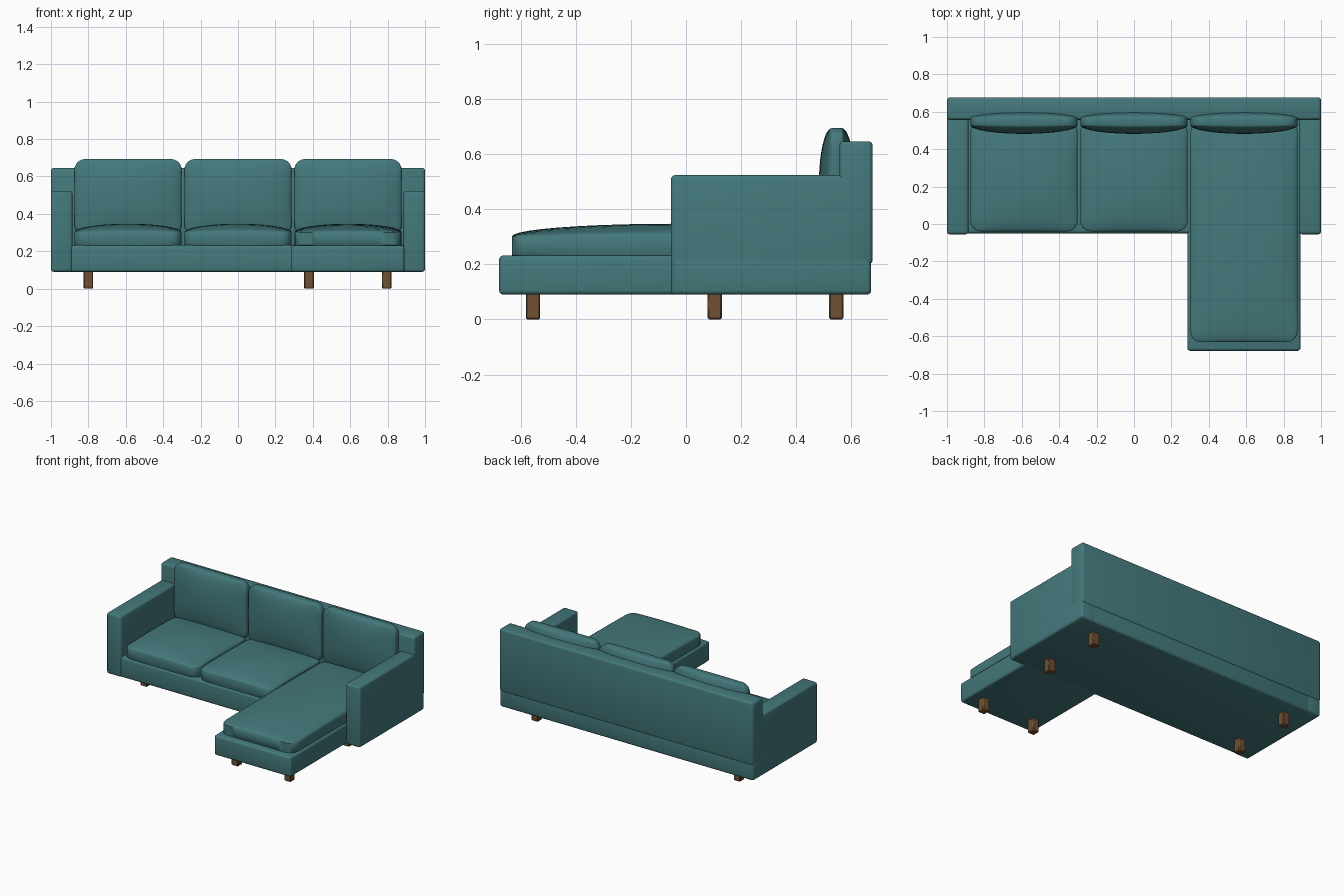
import bpy, bmesh, math

if "Cube" in bpy.data.objects:
    bpy.data.objects.remove(bpy.data.objects["Cube"])


def material(name, rgb):
    m = bpy.data.materials.new(name)
    m.diffuse_color = (*rgb, 1)
    m.use_nodes = True
    m.node_tree.nodes["Principled BSDF"].inputs["Base Color"].default_value = m.diffuse_color
    return m


TEAL = material("teal fabric", (0.058, 0.19, 0.2))
WOOD = material("brown wood", (0.16, 0.08, 0.033))


def finish(name, bm, mat, angle=40):
    bmesh.ops.recalc_face_normals(bm, faces=bm.faces)
    me = bpy.data.meshes.new(name)
    bm.to_mesh(me)
    bm.free()
    me.materials.append(mat)
    for p in me.polygons:
        p.use_smooth = True
    me.set_sharp_from_angle(angle=math.radians(angle))
    ob = bpy.data.objects.new(name, me)
    bpy.context.collection.objects.link(ob)
    return ob


def box(name, x, y, z, mat, bevel=0.015, segs=3):
    """Rounded box from (min, max) ranges."""
    bm = bmesh.new()
    bmesh.ops.create_cube(bm, size=1)
    for v in bm.verts:
        v.co = [r[0] + (c + 0.5) * (r[1] - r[0]) for r, c in zip((x, y, z), v.co)]
    bmesh.ops.bevel(bm, geom=bm.edges[:], offset=bevel, segments=segs,
                    profile=0.5, affect='EDGES')
    return finish(name, bm, mat)


def pillow(name, center, ha, hb, rim, bulge, upright=False, r=0.06, n=20):
    """Rounded-rectangle pillow: a thin rim with a domed face on both sides."""
    bm = bmesh.new()
    s = [math.sin(math.pi / 2 * (2 * i / n - 1)) for i in range(n + 1)]

    def plan(u, v):
        a, b = u * ha, v * hb
        ca = max(r - ha, min(ha - r, a))
        cb = max(r - hb, min(hb - r, b))
        da, db = (a - ca) / r, (b - cb) / r
        return (ca + r * da * math.sqrt(1 - db * db / 2),
                cb + r * db * math.sqrt(1 - da * da / 2))

    sides = []
    for sign in (1, -1):
        grid = []
        for u in s:
            row = []
            for v in s:
                a, b = plan(u, v)
                f = max(0, (1 - u * u) * (1 - v * v)) ** 0.5
                t = sign * (rim + bulge * f)
                p = (a, t, b) if upright else (a, b, t)
                row.append(bm.verts.new([c + q for c, q in zip(center, p)]))
            grid.append(row)
        for i in range(n):
            for j in range(n):
                bm.faces.new((grid[i][j], grid[i + 1][j],
                              grid[i + 1][j + 1], grid[i][j + 1]))
        sides.append([grid[i][0] for i in range(n)] + [grid[n][j] for j in range(n)]
                     + [grid[i][n] for i in range(n, 0, -1)]
                     + [grid[0][j] for j in range(n, 0, -1)])
    # rim band joining the two domes
    top, bot = sides
    for k in range(len(top)):
        m = (k + 1) % len(top)
        bm.faces.new((top[k], top[m], bot[m], bot[k]))
    return finish(name, bm, TEAL, 50)


# Upholstered frame
box("base", (-1, 1), (-0.05, 0.672), (0.09, 0.233), TEAL)
box("chaise_base", (0.285, 0.89), (-0.678, 0.3), (0.09, 0.232), TEAL)
box("backrest", (-1, 1), (0.557, 0.677), (0.2, 0.646), TEAL)
for side, x in (("left", (-1, -0.885)), ("right", (0.885, 1))):
    box(side + "_arm", x, (-0.055, 0.672), (0.09, 0.523), TEAL)

# Cushions: two short seats, one long chaise seat, three back cushions
for i, x in enumerate((-0.588, 0, 0.588)):
    front = -0.632 if i == 2 else -0.04
    back = 0.55
    pillow("chaise_cushion" if i == 2 else f"seat_cushion_{i + 1}",
           (x, (front + back) / 2, 0.267), 0.287, (back - front) / 2, 0.034, 0.046)
    pillow(f"back_cushion_{i + 1}", (x, 0.547, 0.49), 0.287, 0.204, 0.018, 0.047,
           upright=True)

# Legs
for i, (x, y) in enumerate([(-0.8, 0.545), (-0.8, 0.104), (0.795, 0.545),
                            (0.795, 0.104), (0.795, -0.555), (0.38, -0.555)]):
    box(f"leg_{i + 1}", (x - 0.026, x + 0.026), (y - 0.026, y + 0.026),
        (0, 0.1), WOOD, 0.005, 1)
